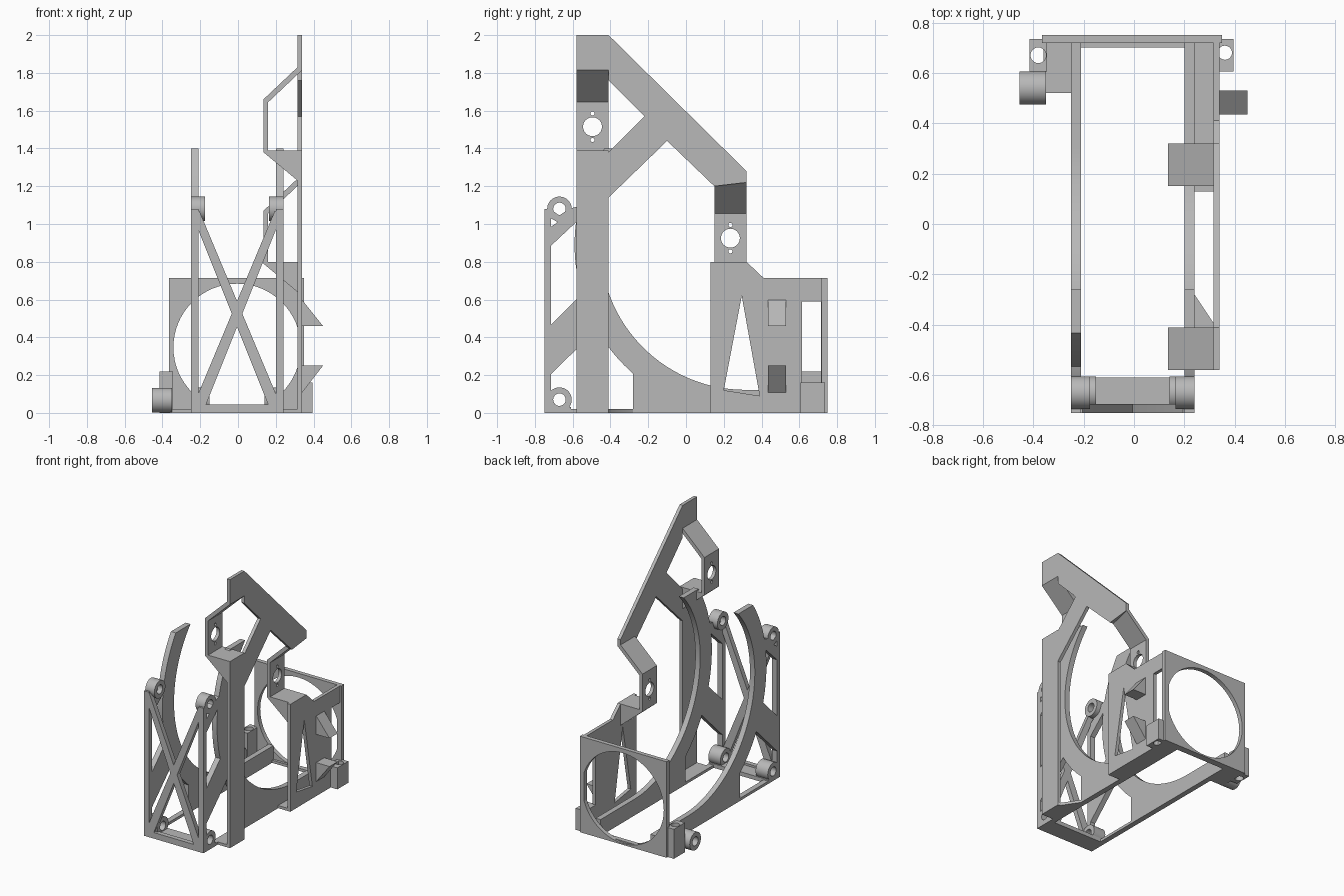
import bpy, bmesh, math

cube = bpy.data.objects.get("Cube")
if cube:
    bpy.data.objects.remove(cube, do_unlink=True)

grey = bpy.data.materials.new("plain grey")
grey.use_nodes = True
color = (0.48, 0.48, 0.48, 1)
grey.diffuse_color = color
for node in grey.node_tree.nodes:
    if node.type == 'BSDF_PRINCIPLED':
        node.inputs["Base Color"].default_value = color

parts = []


def place(axis, u, v, w):
    return {'x': (w, u, v), 'y': (u, w, v), 'z': (u, v, w)}[axis]


def circle(u, v, r, n=40):
    return [(u + r * math.cos(math.tau * i / n), v + r * math.sin(math.tau * i / n))
            for i in range(n)]


def rect(u0, u1, v0, v1):
    return [(u0, v0), (u1, v0), (u1, v1), (u0, v1)]


def prism(name, axis, lo, hi, outline, holes=()):
    """Extrude a flat outline with holes along one axis."""
    bm = bmesh.new()
    edges = []
    for loop in [outline, *holes]:
        vs = [bm.verts.new(place(axis, u, v, lo)) for u, v in loop]
        edges += [bm.edges.new((vs[i - 1], vs[i])) for i in range(len(vs))]
    bmesh.ops.triangle_fill(bm, edges=edges, use_beauty=True)
    out = bmesh.ops.extrude_face_region(bm, geom=bm.faces[:])
    moved = [g for g in out["geom"] if isinstance(g, bmesh.types.BMVert)]
    bmesh.ops.translate(bm, verts=moved, vec=place(axis, 0, 0, hi - lo))
    bmesh.ops.recalc_face_normals(bm, faces=bm.faces[:])
    mesh = bpy.data.meshes.new(name)
    bm.to_mesh(mesh)
    bm.free()
    mesh.materials.append(grey)
    obj = bpy.data.objects.new(name, mesh)
    bpy.context.collection.objects.link(obj)
    parts.append(obj)
    return obj


# Cradle outline: a thin arc running into a filled foot
CY, CZ, R_IN, R_OUT, TIP = 0.315, 0.89, 0.768, 0.905, 1.4


def arc(r, t0, t1, n=40):
    return [(CY - r * math.cos(t0 + (t1 - t0) * i / n),
             CZ + r * math.sin(t0 + (t1 - t0) * i / n)) for i in range(n + 1)]


def tip_angle(r):
    return math.asin((TIP - CZ) / r)


cradle = arc(R_OUT, tip_angle(R_OUT), -math.acos((CY + 0.28) / R_OUT))
cradle += [(-0.28, 0), (0.72, 0), (0.72, CZ - R_IN)]
cradle += arc(R_IN, -math.pi / 2, tip_angle(R_IN))

# Two matching sides: cradle, post, braces, lugs
for side, x0, x1, inward in (("right", -0.25, -0.21, 1), ("left", 0.20, 0.24, -1)):
    prism(side + "_cradle", 'x', x0, x1, cradle)
    prism(side + "_front_post", 'x', x0, x1, rect(-0.75, -0.715, 0, 1.08))
    prism(side + "_base_rail", 'x', x0, x1, rect(-0.72, -0.27, 0, 0.02))
    prism(side + "_lower_brace", 'x', x0, x1,
          [(-0.72, 0.2), (-0.46, 0.455), (-0.46, 0.72), (-0.72, 0.462)])
    prism(side + "_upper_gusset", 'x', x0, x1,
          [(-0.72, 0.88), (-0.56, 1.03), (-0.55, 1.1), (-0.62, 1.08),
           (-0.67, 1.045), (-0.72, 1.08)],
          [[(-0.715, 0.985), (-0.715, 1.03), (-0.68, 1.01)]])
    outer = x0 if inward > 0 else x1
    for level, z, length in (("upper", 1.08, 0.075), ("lower", 0.07, 0.10)):
        ends = sorted((outer, outer + inward * length))
        prism(f"{side}_{level}_lug", 'x', *ends, circle(-0.67, z, 0.065),
              [circle(-0.67, z, 0.033)])

# Front cross frame
prism("front_bottom_bar", 'y', -0.75, -0.715, rect(-0.25, 0.24, 0, 0.045))
prism("front_floor", 'z', 0, 0.03, rect(-0.25, 0.24, -0.72, -0.61))
for name, s in (("rising_cross_bar", 1), ("falling_cross_bar", -1)):
    c = -0.005
    prism(name, 'y', -0.75, -0.715,
          [(c - s * 0.21, 0.03), (c - s * 0.17, 0.03), (c + s * 0.21, 0.98),
           (c + s * 0.21, 1.07), (c + s * 0.2, 1.07), (c - s * 0.21, 0.09)])

# Tall column and diagonal arm
P0, P1 = 0.315, 0.34
prism("column", 'x', P0, P1, rect(-0.58, -0.41, 0, 1.39))
prism("column_top_plate", 'x', P0, P1, rect(-0.58, -0.41, 1.82, 2.0))
prism("diagonal_arm", 'x', P0, P1,
      [(-0.41, 2.0), (0.32, 1.28), (0.32, 1.22), (0.15, 1.2), (-0.1, 1.44),
       (-0.41, 1.14), (-0.41, 1.38), (-0.22, 1.57), (-0.41, 1.76)])
prism("column_foot", 'z', 0, 0.02,
      [(0.22, -0.58), (0.34, -0.58), (0.34, -0.41), (0.32, -0.4), (0.24, -0.28),
       (0.22, -0.28)])

# Offset brackets with mounting holes
for name, y0, y1, z in (("upper", -0.58, -0.41, 1.39), ("lower", 0.15, 0.32, 0.8)):
    mid = (y0 + y1) / 2
    hz = z + 0.125
    prism(name + "_bracket_wall", 'x', 0.135, 0.16, rect(y0, y1, z, z + 0.27),
          [circle(mid, hz, 0.05), circle(mid, hz + 0.07, 0.011, 12),
           circle(mid, hz - 0.07, 0.011, 12)])
    prism(name + "_bracket_slope", 'y', y0, y1,
          [(0.135, z + 0.27), (0.315, z + 0.44), (0.34, z + 0.44),
           (0.34, z + 0.425), (0.16, z + 0.255), (0.16, z + 0.25), (0.135, z + 0.25)])
    prism(name + "_bracket_support", 'y', y0, y1,
          [(0.135, z), (P1, z), (P1, z - 0.17), (P0, z - 0.16), (0.135, z - 0.01)])

# Side plate with openings
prism("side_plate", 'x', P0, P1,
      [(0.13, 0), (0.13, 0.8), (0.32, 0.8), (0.41, 0.715), (0.75, 0.715), (0.75, 0)],
      [[(0.295, 0.62), (0.2, 0.12), (0.39, 0.09)], circle(0.235, 0.72, 0.032),
       rect(0.615, 0.715, 0.16, 0.59)])
prism("side_floor", 'z', 0, 0.02, rect(0.2, 0.33, 0.13, 0.73))

# Outer wedge hooks
prism("upper_hook", 'y', 0.435, 0.53, [(0.33, 0.61), (0.45, 0.46), (0.33, 0.46)])
prism("lower_hook", 'y', 0.435, 0.53, [(0.33, 0.25), (0.45, 0.25), (0.33, 0.095)])

# Rear ring panel and its sill
prism("rear_panel", 'y', 0.718, 0.75, rect(-0.365, 0.35, 0, 0.715),
      [circle(-0.005, 0.347, 0.337, 64)])
prism("rear_sill", 'z', 0, 0.02, rect(-0.25, 0.24, 0.7, 0.735))

# Corner blocks with vertical screw holes, and the side lug
prism("left_corner_block", 'z', 0, 0.16, rect(0.33, 0.395, 0.605, 0.735),
      [circle(0.361, 0.68, 0.028)])
prism("right_corner_block", 'z', 0, 0.22, rect(-0.415, -0.345, 0.605, 0.735),
      [circle(-0.38, 0.67, 0.031)])
prism("right_floor", 'z', 0, 0.02, rect(-0.36, -0.22, 0.52, 0.73))
prism("right_side_lug", 'x', -0.455, -0.35, circle(0.54, 0.067, 0.066),
      [circle(0.54, 0.067, 0.033)])

# Smooth the round walls, keep corners crisp
bpy.ops.object.select_all(action='DESELECT')
for obj in parts:
    obj.select_set(True)
bpy.context.view_layer.objects.active = parts[0]
bpy.ops.object.shade_smooth_by_angle(angle=math.radians(30))
